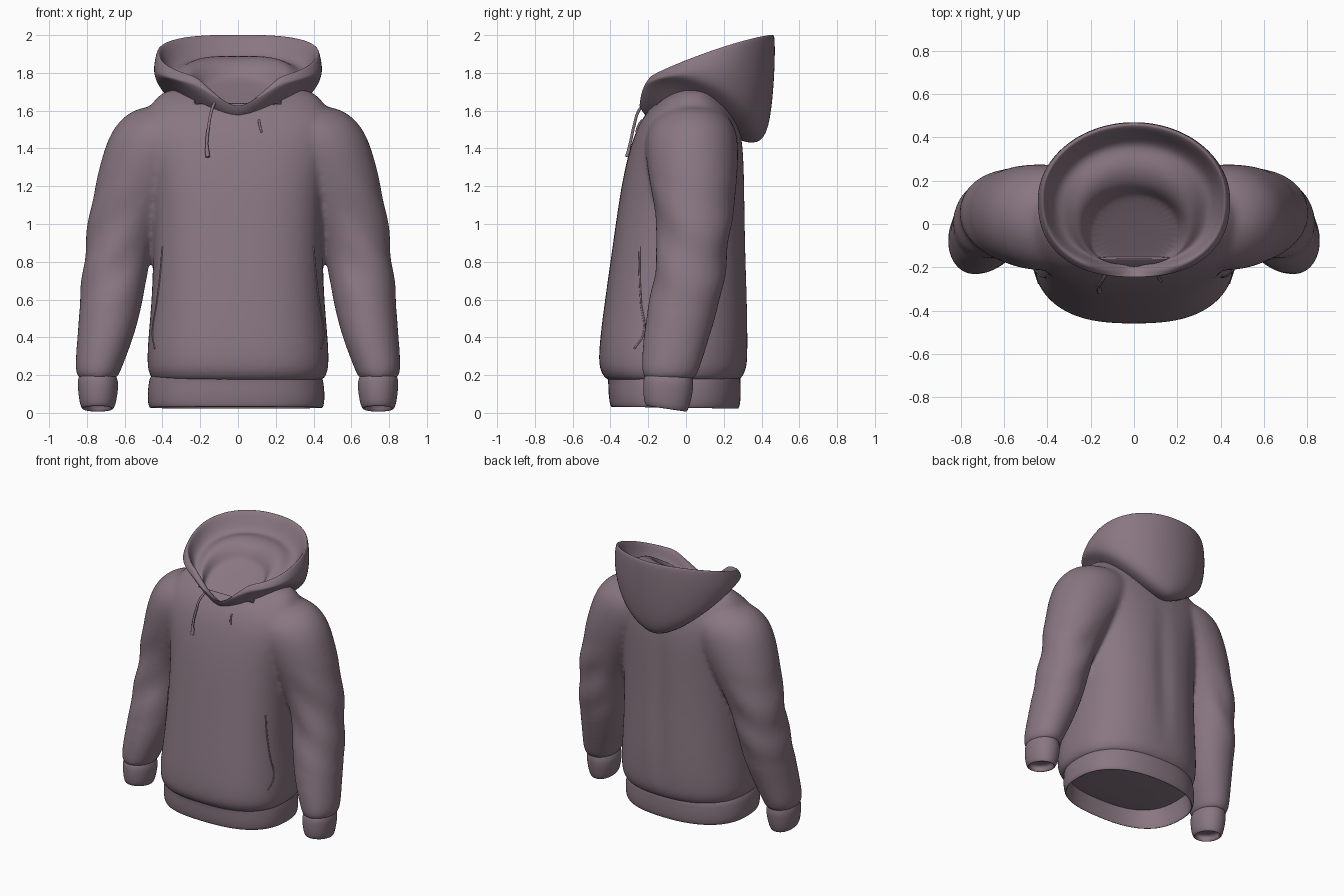
import bpy, bmesh, math
from mathutils import Vector
from mathutils.bvhtree import BVHTree

if "Cube" in bpy.data.objects:
    bpy.data.objects.remove(bpy.data.objects["Cube"])

fabric = bpy.data.materials.new("mauve_fabric")
fabric.diffuse_color = (0.25, 0.183, 0.22, 1)
fabric.use_nodes = True
fabric.node_tree.nodes["Principled BSDF"].inputs["Base Color"].default_value = fabric.diffuse_color


def spow(v, e):
    return math.copysign(abs(v) ** e, v)


def add_loft(bm, rings, n=36, e=0.85, e_back=None, cap0=False, cap1=False):
    """Ring: x0, x1, y_front, y_back, z_front, z_back, side_lift, front_notch"""
    loops = []
    for r in rings:
        x0, x1, yf, yb, zf, zb, lift, notch = (list(r) + [0, 0])[:8]
        loop = []
        for i in range(n):
            a = 2 * math.pi * i / n
            p = e_back if e_back and math.sin(a) > 0 else e
            c, s = spow(math.cos(a), p), spow(math.sin(a), p)
            x = (x0 + x1) / 2 + (x1 - x0) / 2 * c
            y = (yf + yb) / 2 + (yb - yf) / 2 * s
            z = zf + (zb - zf) * (s + 1) / 2 + lift * abs(c) ** 1.5
            if s < 0:
                z -= notch * max(0, 1 - abs(x) / 0.22)
            loop.append(bm.verts.new((x, y, z)))
        loops.append(loop)
    for a, b in zip(loops, loops[1:]):
        for i in range(n):
            j = (i + 1) % n
            bm.faces.new((a[i], a[j], b[j], b[i]))
    if cap0:
        bm.faces.new(loops[0][::-1])
    if cap1:
        bm.faces.new(loops[-1])


def make_object(name, bm, mods=()):
    bmesh.ops.recalc_face_normals(bm, faces=bm.faces)
    me = bpy.data.meshes.new(name)
    bm.to_mesh(me)
    bm.free()
    ob = bpy.data.objects.new(name, me)
    bpy.context.collection.objects.link(ob)
    me.materials.append(fabric)
    for kind, settings in mods:
        m = ob.modifiers.new(kind.lower(), kind)
        for k, v in settings.items():
            setattr(m, k, v)
    # bake the modifiers
    dg = bpy.context.evaluated_depsgraph_get()
    baked = bpy.data.meshes.new_from_object(ob.evaluated_get(dg))
    ob.modifiers.clear()
    ob.data = baked
    baked.name = name
    if not baked.materials:
        baked.materials.append(fabric)
    for p in baked.polygons:
        p.use_smooth = True
        p.material_index = 0
    return ob


def mirrored(x0, x1, side):
    return (x0, x1) if side > 0 else (-x1, -x0)


SUB = ("SUBSURF", {"levels": 2})

# Body: torso and both sleeves fused into one soft shell
torso = [(.15, .44, -.40, .27), (.19, .465, -.435, .30), (.24, .485, -.468, .327),
         (.40, .477, -.456, .332), (.60, .457, -.430, .33), (.90, .447, -.387, .32),
         (1.2, .455, -.345, .315), (1.4, .51, -.30, .307), (1.52, .53, -.255, .285),
         (1.60, .49, -.205, .255), (1.67, .43, -.13, .20), (1.73, .37, -.03, .13)]
sleeve = [(.17, .66, .83, -.20, .03), (.19, .632, .852, -.23, .055), (.24, .615, .865, -.237, .075),
          (.40, .55, .85, -.228, .125), (.60, .50, .838, -.195, .185), (.78, .475, .82, -.16, .215),
          (.95, .43, .803, -.145, .235), (1.2, .28, .76, -.19, .27), (1.38, .14, .715, -.22, .28),
          (1.5, .10, .668, -.21, .27), (1.58, .10, .595, -.15, .22), (1.63, .12, .50, -.06, .14)]
bm = bmesh.new()
add_loft(bm, [(-w, w, f, b, z, z) for z, w, f, b in torso], e=0.76, e_back=0.85,
         cap0=True, cap1=True)
for side in (1, -1):
    add_loft(bm, [(*mirrored(a, c, side), f, b, z, z) for z, a, c, f, b in sleeve],
             e=0.97, cap0=True, cap1=True)
body = make_object("body_and_sleeves", bm, [
    SUB, ("REMESH", {"mode": "VOXEL", "voxel_size": 0.014}),
    ("SMOOTH", {"factor": 0.5, "iterations": 16})])

# Body details: sleeve folds, back groove, neck dip
bm = bmesh.new()
bm.from_mesh(body.data)
bm.normal_update()
offsets = []
for v in bm.verts:
    x, y, z = v.co
    d = 0
    if abs(x) > 0.5 and 0.5 < z < 1.25:
        fade = math.sin(math.pi * (z - 0.5) / 0.75) * min(1, (abs(x) - 0.5) / 0.1)
        d += 0.006 * fade * math.sin(20 * z + 16 * abs(x) + 9 * y)
    if y > 0.15 and abs(x) < 0.3 and 0.25 < z < 1.5:
        d -= 0.015 * math.exp(-(x / 0.07) ** 2) * math.sin(math.pi * (z - .25) / 1.25)
    offsets.append(v.normal * d)
for v, o in zip(bm.verts, offsets):
    v.co += o
    if abs(v.co.x) < 0.22 and v.co.y > -0.15 and v.co.z > 1.5:
        v.co.z = min(v.co.z, 1.55 + 0.55 * (v.co.y + 0.2))
bm.normal_update()
surface = BVHTree.FromBMesh(bm)
bm.to_mesh(body.data)
bm.free()

# Ribbed hem band, with an inner side
hem = [(.22, .43, -.415, .27), (.19, .455, -.42, .29), (.16, .464, -.412, .29),
       (.10, .47, -.412, .292), (.04, .468, -.405, .287), (.018, .455, -.395, .275),
       (.035, .445, -.385, .265), (.12, .442, -.385, .262), (.19, .43, -.385, .262)]
bm = bmesh.new()
add_loft(bm, [(-w - .01, w - .01, f, b, z + .008, z - .002) for z, w, f, b in hem], n=40,
         e=0.78, e_back=0.85)
make_object("hem_band", bm, [SUB])

# Cuffs, closed a little way inside
cuff = [(.23, .66, .83, -.19, .03), (.18, .637, .848, -.222, .04), (.15, .632, .85, -.228, .04),
        (.09, .638, .845, -.228, .03), (.035, .65, .835, -.22, .015), (.015, .665, .82, -.205, 0),
        (.035, .675, .81, -.195, -.01), (.07, .675, .81, -.195, -.01)]
for side, word in ((1, "left"), (-1, "right")):
    bm = bmesh.new()
    add_loft(bm, [(*mirrored(a, c, side), f, b, z + .015, z - .015) for z, a, c, f, b in cuff],
             n=24, e=0.95, cap1=True)
    make_object(word + "_cuff", bm, [SUB])

# Hood: outer drape, tilted rim, lining folding down to the neck
hood = [(-.28, .28, -.14, .20, 1.52, 1.48, .15, 0),
        (-.36, .36, -.215, .33, 1.60, 1.415, .20, .04),
        (-.42, .42, -.237, .42, 1.65, 1.435, .195, .06),
        (-.44, .44, -.247, .455, 1.69, 1.59, .13, .08),
        (-.45, .45, -.248, .472, 1.73, 1.83, .045, .12),
        (-.435, .435, -.232, .472, 1.755, 1.98, .03, .16),
        (-.425, .425, -.22, .465, 1.76, 2.008, .035, .17),
        (-.41, .41, -.205, .44, 1.75, 1.99, .03, .17),
        (-.385, .385, -.195, .40, 1.72, 1.92, .01, .14),
        (-.34, .34, -.19, .36, 1.67, 1.87, .01, .08),
        (-.275, .275, -.19, .28, 1.64, 1.90, .05, .05),
        (-.235, .235, -.195, .18, 1.61, 1.86, .04, .02),
        (-.215, .215, -.20, .145, 1.59, 1.79, .01, 0),
        (-.19, .19, -.19, .13, 1.58, 1.765, 0, 0)]
bm = bmesh.new()
add_loft(bm, hood, n=40, e_back=1.0, cap1=True)
make_object("hood", bm, [SUB])


# Cords and pocket edges
def cord(name, pts, radius):
    cu = bpy.data.curves.new(name, "CURVE")
    cu.dimensions = "3D"
    cu.bevel_depth = radius
    cu.bevel_resolution = 2
    cu.use_fill_caps = True
    sp = cu.splines.new("BEZIER")
    sp.bezier_points.add(len(pts) - 1)
    for p, co in zip(sp.bezier_points, pts):
        p.co = co
        p.handle_left_type = p.handle_right_type = "AUTO"
    cu.materials.append(fabric)
    ob = bpy.data.objects.new(name, cu)
    bpy.context.collection.objects.link(ob)


def on_front(x, z, lift):
    hit = surface.ray_cast(Vector((x, -2, z)), Vector((0, 1, 0)))
    return hit[0] + hit[1] * lift if hit[0] else Vector((x, -0.3, z))


cord("long_drawstring", [(-.125, -.215, 1.64), (-.14, -.25, 1.60), (-.155, -.275, 1.52),
                         (-.165, -.295, 1.43), (-.16, -.31, 1.37)], 0.008)
cord("drawstring_tip", [(-.165, -.297, 1.40), (-.16, -.312, 1.355)], 0.012)
cord("short_drawstring", [on_front(.11, 1.55, .002), on_front(.115, 1.52, .005),
                          on_front(.125, 1.485, .002)], 0.006)
for side, word in ((1, "left"), (-1, "right")):
    cord(word + "_pocket_edge", [on_front(side * x, z, 0) for x, z in
         ((.40, .88), (.41, .75), (.43, .58), (.452, .42), (.44, .34))], 0.005)
